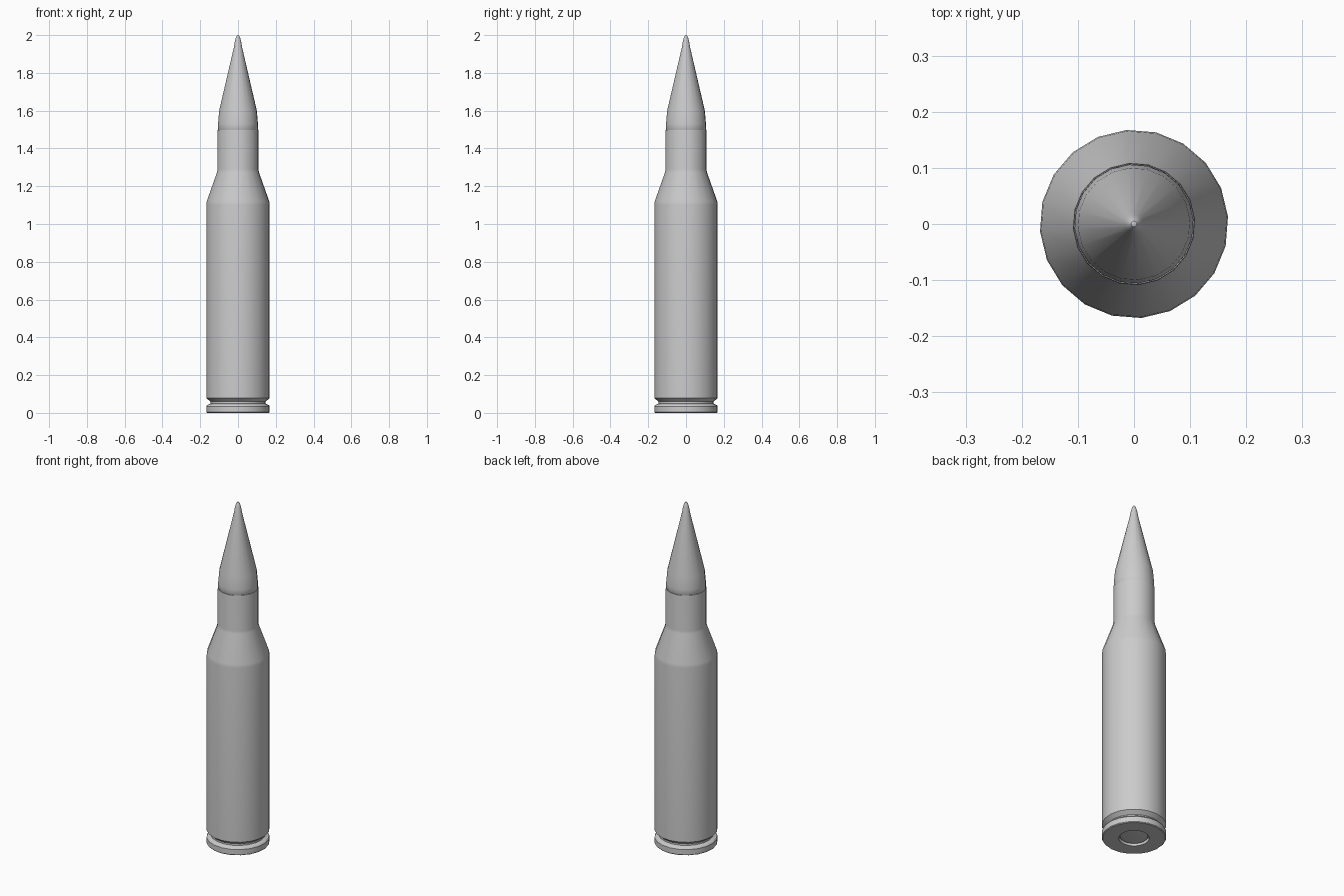
import bpy, bmesh, math

if "Cube" in bpy.data.objects:
    bpy.data.objects.remove(bpy.data.objects["Cube"])

SIDES = 20
TURN = math.radians(4.5)


def lathe(name, profile, angle=30):
    """Revolve (radius, z) points around z; radius 0 closes to a pole."""
    bm = bmesh.new()
    rings = []
    for r, z in profile:
        if r == 0:
            rings.append([bm.verts.new((0, 0, z))] * SIDES)
        else:
            rings.append([bm.verts.new((r * math.cos(TURN + i * math.tau / SIDES),
                                        r * math.sin(TURN + i * math.tau / SIDES), z))
                          for i in range(SIDES)])
    for a, b in zip(rings, rings[1:]):
        for i in range(SIDES):
            j = (i + 1) % SIDES
            bm.faces.new(list(dict.fromkeys((a[i], a[j], b[j], b[i]))))
    bmesh.ops.recalc_face_normals(bm, faces=bm.faces)
    mesh = bpy.data.meshes.new(name)
    bm.to_mesh(mesh)
    bm.free()
    obj = bpy.data.objects.new(name, mesh)
    bpy.context.collection.objects.link(obj)
    bpy.ops.object.select_all(action='DESELECT')
    obj.select_set(True)
    bpy.context.view_layer.objects.active = obj
    bpy.ops.object.shade_smooth_by_angle(angle=math.radians(angle))
    return obj


# Casing: recessed base, rim, extraction groove, body, shoulder, neck and mouth
lathe("casing", [
    (0, 0.02), (0.080, 0.02), (0.080, 0), (0.164, 0), (0.168, 0.004),
    (0.168, 0.035), (0.163, 0.042), (0.146, 0.049), (0.146, 0.059),
    (0.168, 0.078), (0.168, 1.10), (0.166, 1.12), (0.111, 1.275),
    (0.109, 1.29), (0.109, 1.49), (0.108, 1.498), (0.104, 1.498), (0.104, 1.46)])

# Primer: slightly domed disc in the base
lathe("primer", [(0, 0.006), (0.055, 0.006), (0.072, 0.009), (0.076, 0.02), (0, 0.02)])

# Projectile: seated in the mouth, tapering to a rounded tip
lathe("projectile", [
    (0.103, 1.46), (0.103, 1.495), (0.107, 1.503), (0.106, 1.53), (0.100, 1.60),
    (0.022, 1.935), (0.016, 1.97), (0.010, 1.99), (0.005, 1.998), (0, 2.0)])
